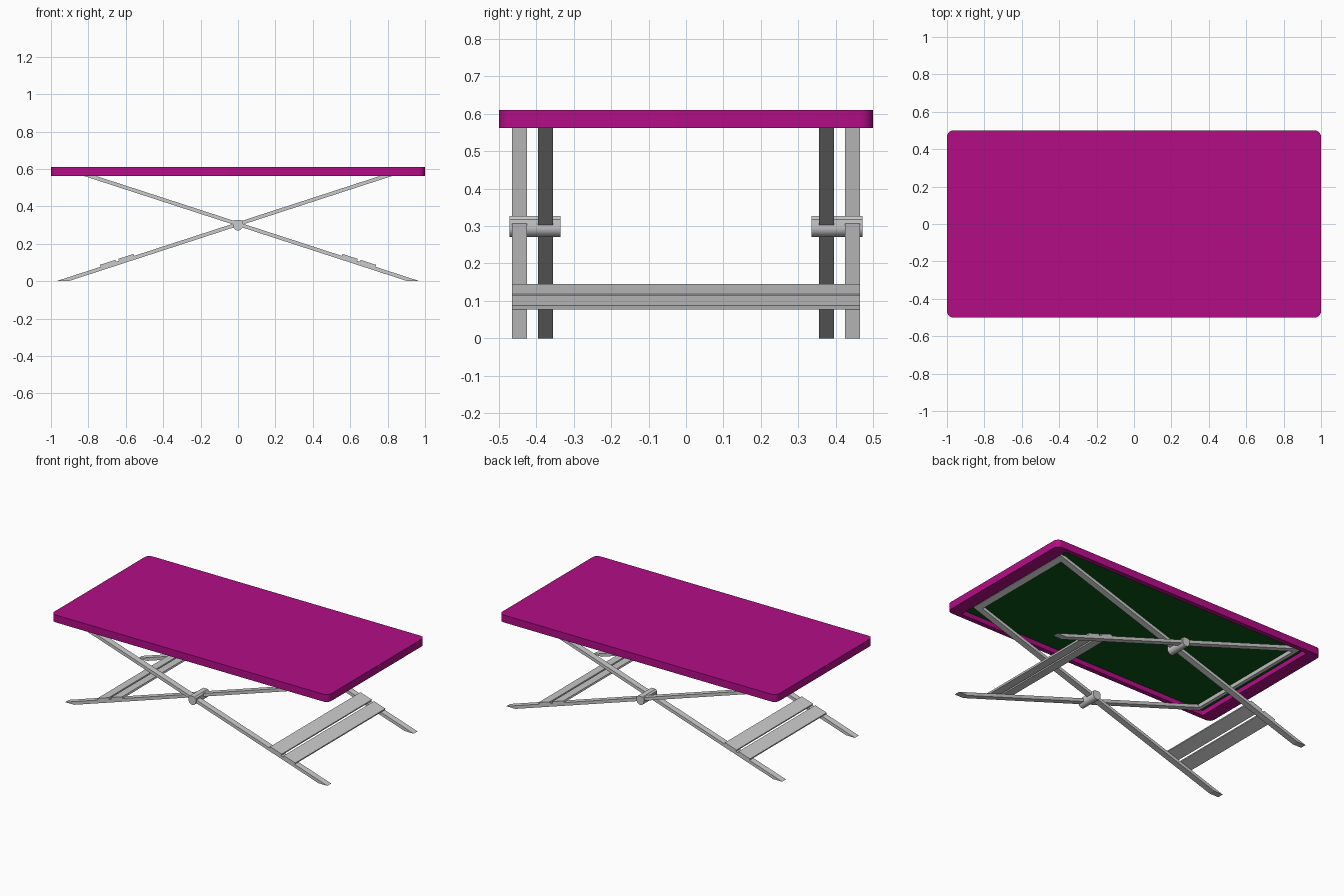
import bpy, bmesh, math
from mathutils import Matrix, Vector

if "Cube" in bpy.data.objects:
    bpy.data.objects.remove(bpy.data.objects["Cube"])

PIVOT_Z, SLOPE, T = 0.305, 0.325, 0.02
ANG = math.atan(SLOPE)
HALF = T / 2 / math.cos(ANG)      # vertical half thickness of a leg


def material(name, col):
    m = bpy.data.materials.new(name)
    m.diffuse_color = (*col, 1)
    m.use_nodes = True
    m.node_tree.nodes["Principled BSDF"].inputs["Base Color"].default_value = m.diffuse_color
    return m


def new_object(name, bm, mat=None):
    bmesh.ops.recalc_face_normals(bm, faces=bm.faces)
    me = bpy.data.meshes.new(name)
    bm.to_mesh(me)
    bm.free()
    ob = bpy.data.objects.new(name, me)
    bpy.context.collection.objects.link(ob)
    if mat:
        me.materials.append(mat)
    return ob


def extrude_profile(name, pts, y0, y1):
    """Extrude an (x, z) outline from y0 to y1."""
    bm = bmesh.new()
    f = bm.faces.new([bm.verts.new((x, y0, z)) for x, z in pts])
    r = bmesh.ops.extrude_face_region(bm, geom=[f])
    vs = [v for v in r["geom"] if isinstance(v, bmesh.types.BMVert)]
    bmesh.ops.translate(bm, verts=vs, vec=(0, y1 - y0, 0))
    return new_object(name, bm)


def rounded_rect(hx, hy, r, seg=6):
    pts = []
    for i, (sx, sy) in enumerate([(1, 1), (-1, 1), (-1, -1), (1, -1)]):
        for k in range(seg + 1):
            a = math.pi / 2 * (i + k / seg)
            pts.append((sx * (hx - r) + r * math.cos(a), sy * (hy - r) + r * math.sin(a)))
    return pts


magenta = material("magenta", (0.45, 0.004, 0.24))
green = material("dark_green", (0.003, 0.09, 0.007))

# Tabletop: rounded slab with a shallow recess underneath
Z0, Z1, ZR = 0.562, 0.61, 0.598
bm = bmesh.new()
outer, inner = rounded_rect(1, 0.5, 0.035), rounded_rect(0.915, 0.47, 0.005)
rings = [[bm.verts.new((x, y, z)) for x, y in pts]
         for pts, z in ((outer, Z1), (outer, Z0), (inner, Z0), (inner, ZR))]
n = len(outer)
for a, b in zip(rings, rings[1:]):
    for i in range(n):
        j = (i + 1) % n
        bm.faces.new((a[i], a[j], b[j], b[i]))
bm.faces.new(rings[0])
bm.faces.new(rings[-1])
top = new_object("tabletop", bm, magenta)
bpy.context.view_layer.objects.active = top
top.select_set(True)
bpy.ops.object.shade_smooth_by_angle(angle=math.radians(30))

# Underside panel filling the recess ceiling
extrude_profile("underside_panel", [(-0.914, 0.592), (0.914, 0.592), (0.914, 0.599), (-0.914, 0.599)],
                -0.469, 0.469).data.materials.append(green)


def leg_z(x):
    return PIVOT_Z - SLOPE * x


def along(x0, x1, lo, hi, s):
    """Box outline following the leg, between offsets lo..hi normal to it."""
    d = Vector((math.cos(ANG), -math.sin(ANG)))
    nrm = Vector((math.sin(ANG), math.cos(ANG)))
    p = [Vector((x, leg_z(x))) + nrm * h for x, h in ((x0, lo), (x1, lo), (x1, hi), (x0, hi))]
    return [(s * v.x, v.y) for v in p]


# Two crossing leg frames: the outer one reaches the floor on +x, the inner on -x
for frame, s, y0, y1 in (("outer", 1, 0.425, 0.465), ("inner", -1, 0.355, 0.395)):
    x_top = -0.87
    leg = [(s * x_top, leg_z(x_top) - HALF), (s * (PIVOT_Z - HALF) / SLOPE, 0),
           (s * (PIVOT_Z + HALF) / SLOPE, 0), (s * x_top, leg_z(x_top) + HALF)]
    for side in (-1, 1):
        extrude_profile(f"{frame}_leg", leg, side * y0, side * y1)
    # Cross bar under the top
    extrude_profile(f"{frame}_top_bar", along(-0.885, -0.848, -T / 2, T / 2, s), -y1, y1)
    # Two slats lying on the lower part of the legs
    for a, b in ((0.552, 0.634), (0.65, 0.732)):
        extrude_profile(f"{frame}_slat", along(a, b, T / 2, T / 2 + 0.011, s), -y1, y1)

# Pivot blocks: rounded below, chamfered above
R = 0.026
arc = [(R * math.cos(a), 0.297 + R * math.sin(a)) for a in
       (math.pi + math.pi * k / 12 for k in range(13))]
profile = arc + [(R, 0.318), (0.016, 0.327), (-0.016, 0.327), (-R, 0.318)]
for side in (-1, 1):
    ob = extrude_profile("pivot", profile, side * 0.335, side * 0.472)
    bpy.ops.object.select_all(action="DESELECT")
    bpy.context.view_layer.objects.active = ob
    ob.select_set(True)
    bpy.ops.object.shade_smooth_by_angle(angle=math.radians(25))
